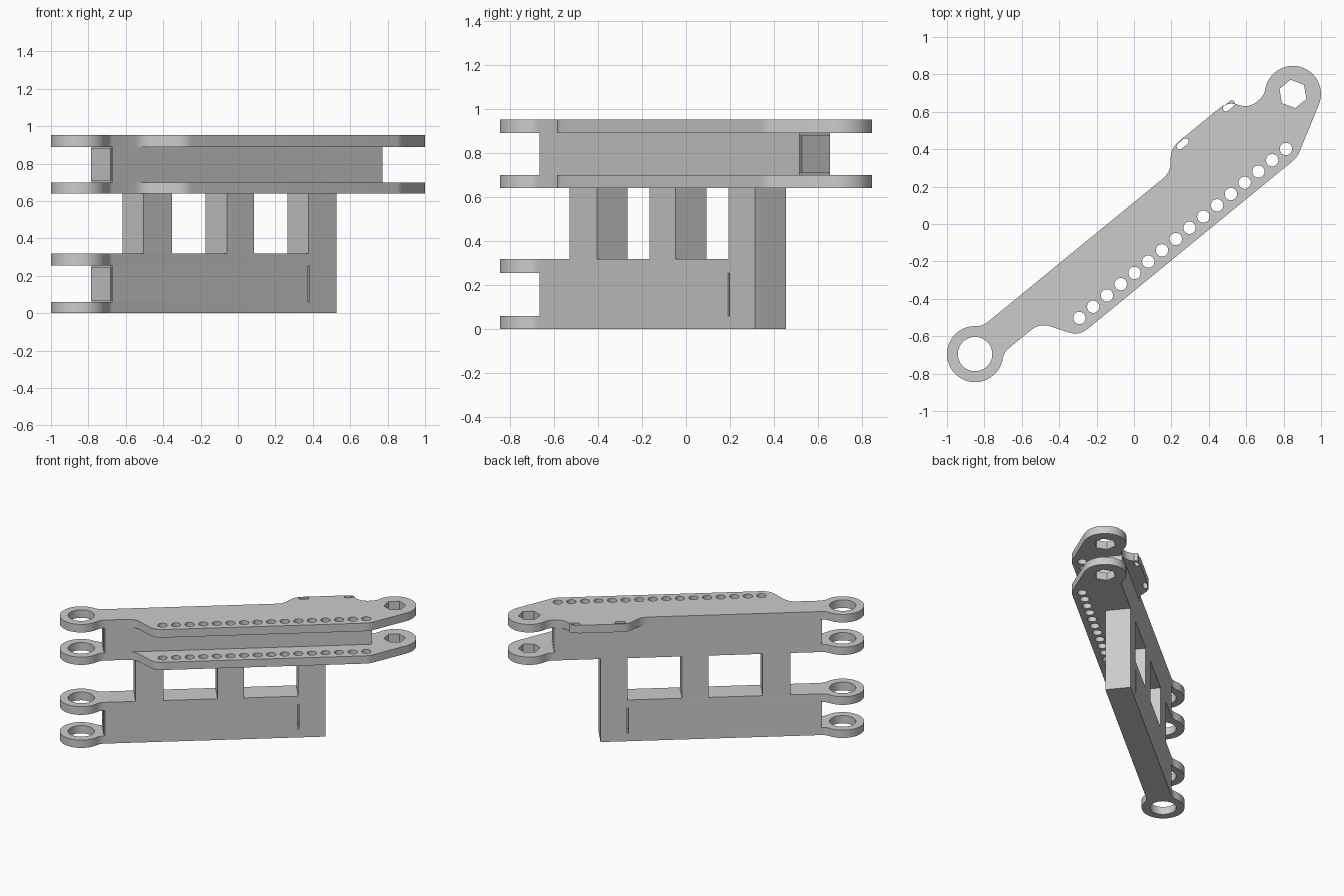
import bpy, bmesh
from math import sin, cos, radians
from mathutils import Vector

if "Cube" in bpy.data.objects:
    bpy.data.objects.remove(bpy.data.objects["Cube"])

TILT = radians(39.3)   # beam direction in plan
END, W = 1.098, 0.09   # ring centre distance and beam half width
START = -0.94          # where the solid beam begins


def arc(cx, cy, r, a0, a1, n):
    return [(cx + r * cos(radians(a0 + (a1 - a0) * i / n)),
             cy + r * sin(radians(a0 + (a1 - a0) * i / n))) for i in range(n + 1)]


def rounded(corners, n=6):
    """Corners (u, v, cut length) become a softly rounded polyline."""
    out = []
    for i, (u, v, d) in enumerate(corners):
        p = Vector((u, v))
        if d == 0:
            out.append((u, v))
            continue
        a = p + (Vector(corners[i - 1][:2]) - p).normalized() * d
        b = p + (Vector(corners[i + 1][:2]) - p).normalized() * d
        for k in range(n + 1):
            t = k / n
            out.append(tuple(a * (1 - t) ** 2 + p * 2 * t * (1 - t) + b * t * t))
    return out


def plate(name, outline, holes, z0, z1):
    """Extruded flat profile with holes."""
    cu = bpy.data.curves.new(name, 'CURVE')
    cu.dimensions = '2D'
    cu.fill_mode = 'BOTH'
    cu.extrude = (z1 - z0) / 2
    for loop in [outline] + holes:
        s = cu.splines.new('POLY')
        s.points.add(len(loop) - 1)
        for p, (u, v) in zip(s.points, loop):
            p.co = (u, v, 0, 1)
        s.use_cyclic_u = True
    ob = bpy.data.objects.new(name, cu)
    bpy.context.collection.objects.link(ob)
    ob.location.z = (z0 + z1) / 2
    ob.rotation_euler.z = TILT
    bpy.ops.object.select_all(action='DESELECT')
    ob.select_set(True)
    bpy.context.view_layer.objects.active = ob
    bpy.ops.object.convert(target='MESH')
    ob = bpy.context.object
    bm = bmesh.new()
    bm.from_mesh(ob.data)
    bmesh.ops.remove_doubles(bm, verts=bm.verts, dist=1e-5)
    bmesh.ops.recalc_face_normals(bm, faces=bm.faces)
    bm.to_mesh(ob.data)
    bm.free()
    bpy.ops.object.shade_smooth_by_angle(angle=radians(30))


def block(name, u0, u1, z0, z1, w=W):
    plate(name, [(u0, -w), (u1, -w), (u1, w), (u0, w)], [], z0, z1)


# Shared profile pieces: filleted ring ends and holes
left_lug = (arc(START, 0.178, 0.088, 270, 228.4, 6)
            + arc(-END, 0, 0.15, 48.4, 311.6, 40)[1:]
            + arc(START, -0.178, 0.088, 131.6, 90, 6)[1:])
right_lug = (arc(END, 0, 0.15, -61.9, 131.6, 32)
             + arc(-START, 0.178, 0.088, -48.4, -90, 6)[1:])
flange = rounded([(START, -W, 0), (-0.725, -W, 0.06), (-0.606, -0.277, 0.06),
                  (0.90, -0.277, 0.03), (1.169, -0.132, 0)])[1:-1]
bump = rounded([(-START, W, 0), (0.87, W, 0.05), (0.80, 0.19, 0.055),
                (0.41, 0.19, 0.055), (0.325, W, 0.05), (START, W, 0)])[1:-1]
pin_hole = arc(-END, 0, 0.092, 0, 351, 39)
hex_hole = arc(END, 0, 0.077, 0, 300, 5)
row = [arc(-0.544 + 1.427 * i / 15, -0.204, 0.033, 0, 345, 23) for i in range(16)]
slots = [arc(u + 0.02, 0.167, 0.017, -90, 90, 8) + arc(u - 0.02, 0.167, 0.017, 90, 270, 8)
         for u in (0.473, 0.793)]

# Lower arm: two ring plates with a slit web between them
lower = left_lug + [(0.606, -W), (0.606, W)]
plate("lower_arm_bottom_plate", lower, [pin_hole], 0, 0.06)
plate("lower_arm_top_plate", lower, [pin_hole], 0.255, 0.318)
block("lower_web", START, 0.410, 0.06, 0.255)
block("lower_web_end", 0.421, 0.606, 0.06, 0.255)

# Posts joining the two arms
for i, (a, b) in enumerate([(-0.725, -0.53), (-0.151, 0.036), (0.415, 0.606)]):
    block(f"post_{i + 1}", a, b, 0.318, 0.64)

# Upper arm: two flanged plates with a web between them
upper = left_lug + flange + right_lug
plate("upper_arm_bottom_plate", upper, [pin_hole, hex_hole] + row, 0.64, 0.70)
plate("upper_arm_top_plate", upper + bump, [pin_hole, hex_hole] + row + slots, 0.89, 0.952)
block("upper_web", START, 0.924, 0.70, 0.89)

# Thin raised pads on the web ends
block("lower_end_pad", START - 0.008, START, 0.068, 0.248, 0.082)
block("upper_left_end_pad", START - 0.008, START, 0.708, 0.882, 0.082)
block("upper_right_end_pad", 0.924, 0.932, 0.708, 0.882, 0.082)
